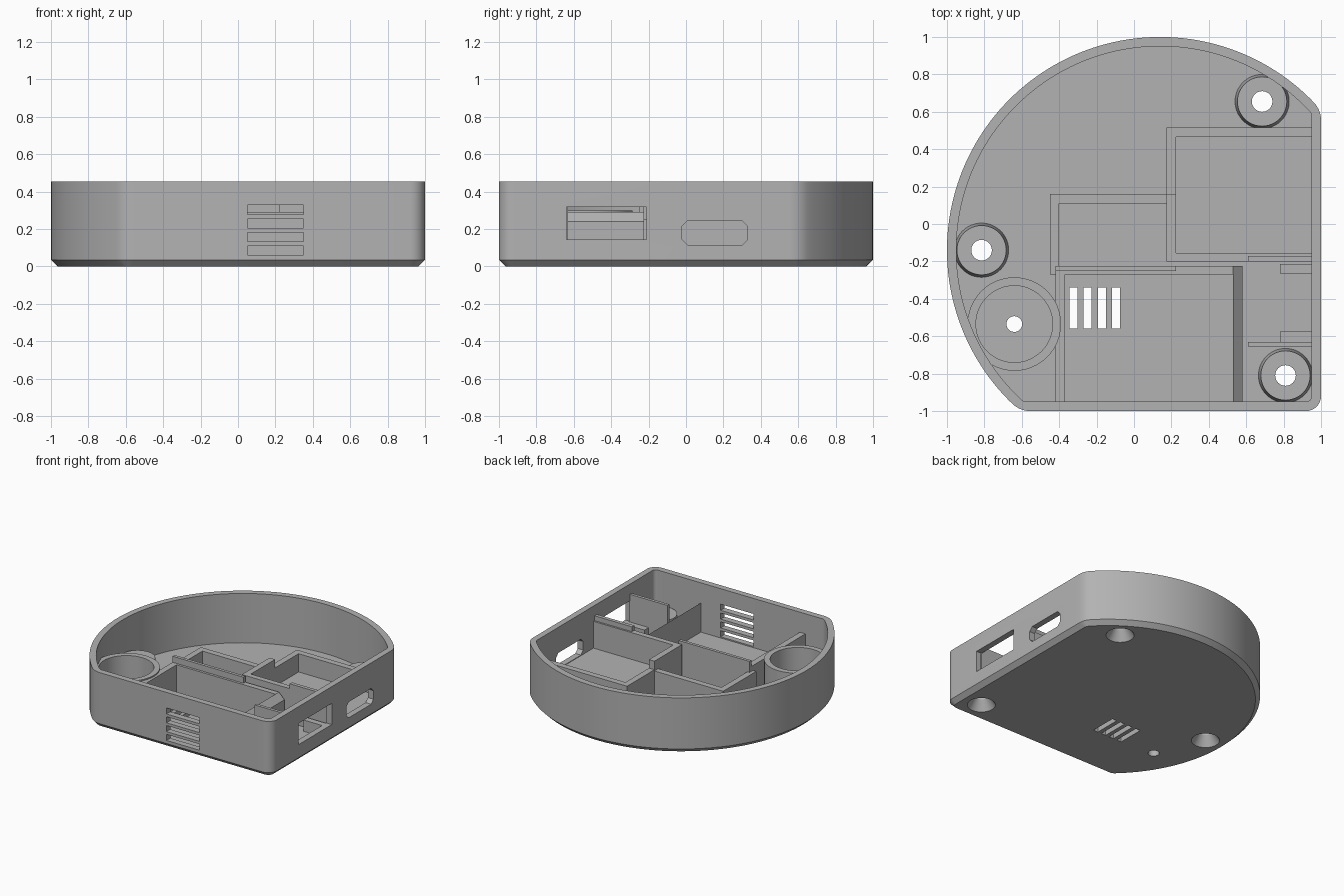
import bpy, bmesh, math

if "Cube" in bpy.data.objects:
    bpy.data.objects.remove(bpy.data.objects["Cube"])

grey = bpy.data.materials.new("plain grey")
grey.diffuse_color = (0.45, 0.45, 0.45, 1)
grey.use_nodes = True
grey.node_tree.nodes["Principled BSDF"].inputs["Base Color"].default_value = grey.diffuse_color

H, WALL, FLOOR = 0.455, 0.05, 0.05
CX, CY, R = 0.14, -0.14, 1.14


def finish(name, bm, smooth=True):
    bmesh.ops.recalc_face_normals(bm, faces=bm.faces)
    me = bpy.data.meshes.new(name)
    bm.to_mesh(me)
    bm.free()
    ob = bpy.data.objects.new(name, me)
    bpy.context.collection.objects.link(ob)
    me.materials.append(grey)
    if smooth:
        bpy.ops.object.select_all(action='DESELECT')
        ob.select_set(True)
        bpy.context.view_layer.objects.active = ob
        bpy.ops.object.shade_smooth_by_angle(angle=math.radians(25))
    return ob


def loft(bm, rings):
    """Closed solid from equal-length rings of points."""
    vs = [[bm.verts.new(p) for p in r] for r in rings]
    n = len(vs[0])
    for a, b in zip(vs, vs[1:]):
        for i in range(n):
            j = (i + 1) % n
            bm.faces.new((a[i], a[j], b[j], b[i]))
    bm.faces.new(vs[0][::-1])
    bm.faces.new(vs[-1])


def add_box(bm, x0, x1, y0, y1, z0, z1):
    loft(bm, [[(x0, y0, z), (x1, y0, z), (x1, y1, z), (x0, y1, z)] for z in (z0, z1)])


def circle(x, y, r, z, n=48):
    return [(x + r * math.cos(2 * math.pi * i / n), y + r * math.sin(2 * math.pi * i / n), z)
            for i in range(n)]


def lathe(name, x, y, profile, n=48):
    """Closed ring from a closed (r, z) profile."""
    bm = bmesh.new()
    vs = [[bm.verts.new(p) for p in circle(x, y, r, z, n)] for r, z in profile]
    for k in range(len(vs)):
        a, b = vs[k], vs[(k + 1) % len(vs)]
        for i in range(n):
            j = (i + 1) % n
            bm.faces.new((a[i], a[j], b[j], b[i]))
    return finish(name, bm)


def outline(d, z):
    """Circle trimmed by two straight sides, inset by d, with rounded corners."""
    r, s = R - d, 1 - d
    a0 = math.acos((s - CX) / r)
    a1 = 1.5 * math.pi - a0          # mirror about the diagonal
    end0 = (s, CY + r * math.sin(a0))
    end1 = (CX + r * math.cos(a1), -s)
    fil = max(0.055 - d, 0.015)
    da = fil / r
    arc = [(CX + r * math.cos(a), CY + r * math.sin(a))
           for a in (a0 + da + (a1 - a0 - 2 * da) * i / 96 for i in range(97))]

    def bez(p, c, q):
        return [tuple((1 - t) ** 2 * p[k] + 2 * t * (1 - t) * c[k] + t * t * q[k] for k in (0, 1))
                for t in (0.2, 0.4, 0.6, 0.8)]
    low = (end1[0] + fil, -s)
    top = (s, end0[1] - fil)
    rc = max(0.08 - d, 0.03)
    corner = [(s - rc + rc * math.cos(a), -s + rc + rc * math.sin(a))
              for a in (-math.pi / 2 + math.pi / 2 * i / 8 for i in range(9))]
    pts = arc + bez(arc[-1], end1, low) + [low] + corner + [top] + bez(top, end0, arc[0])
    return [(x, y, z) for x, y in pts]


# Shell: solid with bottom chamfer, hollowed
bm = bmesh.new()
loft(bm, [outline(0.035, 0), outline(0, 0.035), outline(0, H)])
shell = finish("case_shell", bm, False)

bm = bmesh.new()
loft(bm, [outline(WALL, FLOOR), outline(WALL, H + 0.2)])
cavity = finish("cavity_cutter", bm, False)

# Openings: screw holes, round hole, vents, side ports
SCREWS = [(0.685, 0.655), (-0.815, -0.14), (0.81, -0.81)]
BUZZ = (-0.64, -0.535)
bm = bmesh.new()
for x, y in SCREWS:
    loft(bm, [circle(x, y, 0.105, -0.1), circle(x, y, 0.105, 0.1)])
loft(bm, [circle(*BUZZ, 0.042, -0.1), circle(*BUZZ, 0.042, 0.1)])
for i in range(4):
    x = -0.345 + i * 0.076
    add_box(bm, x, x + 0.042, -0.56, -0.34, -0.1, 0.1)
    z = 0.06 + i * 0.0725
    add_box(bm, 0.05, 0.35, -1.1, -0.93, z, z + 0.05)
add_box(bm, 0.93, 1.1, -0.64, -0.21, 0.143, 0.317)
y0, y1, z0, z1, c = -0.022, 0.33, 0.115, 0.245, 0.03
port = [(y0 + c, z0), (y1 - c, z0), (y1, z0 + c), (y1, z1 - c),
        (y1 - c, z1), (y0 + c, z1), (y0, z1 - c), (y0, z0 + c)]
loft(bm, [[(x, y, z) for y, z in port] for x in (0.93, 1.1)])
holes = finish("opening_cutter", bm, False)

for cutter in (cavity, holes):
    m = shell.modifiers.new("cut", 'BOOLEAN')
    m.operation, m.solver, m.object = 'DIFFERENCE', 'EXACT', cutter
    bpy.context.view_layer.objects.active = shell
    bpy.ops.object.modifier_apply(modifier=m.name)
for cutter in (cavity, holes):
    bpy.data.objects.remove(cutter)
bpy.ops.object.select_all(action='DESELECT')
shell.select_set(True)
bpy.context.view_layer.objects.active = shell
bpy.ops.object.shade_smooth_by_angle(angle=math.radians(25))

# Screw bosses with countersinks underneath
for i, (x, y) in enumerate(SCREWS):
    lathe(f"screw_boss_{i + 1}", x, y,
          [(0.105, 0), (0.055, 0.08), (0.055, 0.18), (0.132, 0.18), (0.145, 0.05), (0.145, 0.03), (0.105, 0.03)])

# Round holder
lathe("round_holder", *BUZZ, [(0.205, 0.04), (0.25, 0.04), (0.25, 0.30), (0.205, 0.30)])

# Inner walls: x0, x1, y0, y1, z0, z1
PARTS = {
    "front_bay_left_wall": (-0.42, -0.37, -0.96, -0.225, 0.04, 0.29),
    "front_bay_back_wall": (-0.42, 0.53, -0.27, -0.225, 0.04, 0.29),
    "front_bay_lip": (-0.42, 0.225, -0.25, -0.225, 0.04, 0.34),
    "middle_bay_left_wall": (-0.45, -0.40, -0.27, 0.16, 0.04, 0.25),
    "middle_bay_back_wall": (-0.45, 0.18, 0.11, 0.16, 0.04, 0.25),
    "board_bay_left_wall": (0.175, 0.225, -0.20, 0.16, 0.04, 0.33),
    "board_bay_left_low_wall": (0.175, 0.225, 0.16, 0.515, 0.04, 0.26),
    "board_bay_back_wall": (0.175, 0.96, 0.465, 0.515, 0.04, 0.26),
    "board_bay_front_wall": (0.175, 0.96, -0.20, -0.155, 0.04, 0.33),
    "board_bay_floor": (0.20, 0.96, -0.18, 0.49, 0.04, 0.11),
    "port_rail_back": (0.61, 0.96, -0.20, -0.17, 0.04, 0.37),
    "port_rail_front": (0.61, 0.96, -0.655, -0.63, 0.04, 0.37),
    "port_shelf_back": (0.78, 0.96, -0.265, -0.215, 0.04, 0.143),
    "port_shelf_front": (0.78, 0.96, -0.63, -0.575, 0.04, 0.143),
}
for name, dims in PARTS.items():
    bm = bmesh.new()
    add_box(bm, *dims)
    finish(name, bm, False)

# Right wall of the front bay with its sloped top
bm = bmesh.new()
section = [(0.53, 0.04), (0.58, 0.04), (0.58, 0.24), (0.53, 0.29)]
loft(bm, [[(x, y, z) for x, z in section] for y in (-0.96, -0.225)])
finish("front_bay_right_wall", bm, False)
